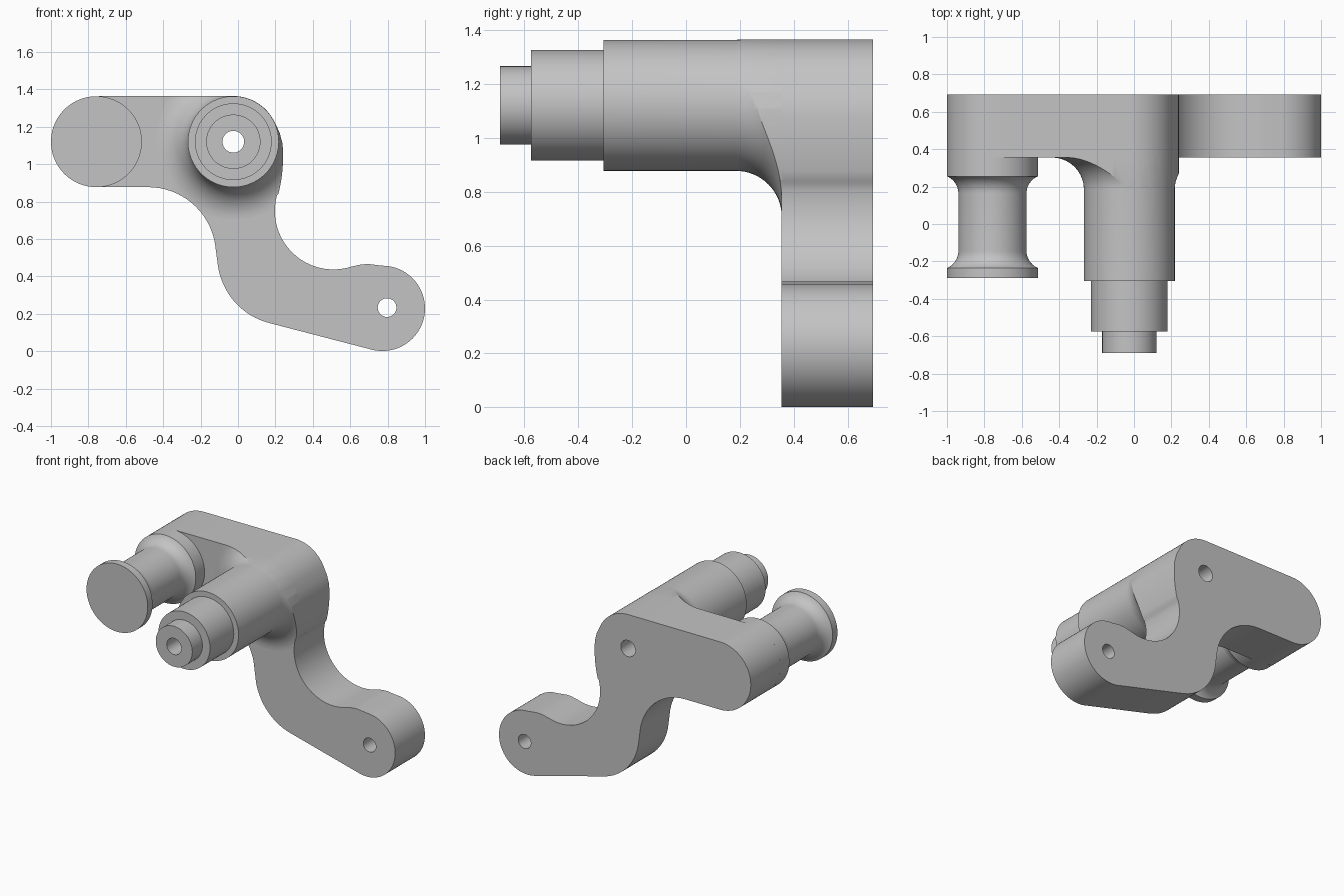
import bpy
import bmesh
from math import sin, cos, radians

if "Cube" in bpy.data.objects:
    bpy.data.objects.remove(bpy.data.objects["Cube"])

grey = bpy.data.materials.new("plain_grey")
grey.use_nodes = True
grey.diffuse_color = (0.55, 0.55, 0.55, 1)
grey.node_tree.nodes["Principled BSDF"].inputs["Base Color"].default_value = grey.diffuse_color

BACK, FRONT = 0.693, 0.355   # arm thickness in y
HUB = (-0.025, 1.12)
PEG = (-0.757, 1.12)
TIP = (0.772, 0.229)
R = 0.243


def arc(center, r, a, b, n=16):
    """Points of an arc from angle a to b, in degrees."""
    steps = [radians(a + (b - a) * i / n) for i in range(n + 1)]
    return [(center[0] + r * cos(t), center[1] + r * sin(t)) for t in steps]


def finish(bm, name):
    bmesh.ops.remove_doubles(bm, verts=bm.verts, dist=0.0005)
    bmesh.ops.recalc_face_normals(bm, faces=bm.faces)
    mesh = bpy.data.meshes.new(name)
    bm.to_mesh(mesh)
    bm.free()
    mesh.materials.append(grey)
    ob = bpy.data.objects.new(name, mesh)
    bpy.context.collection.objects.link(ob)
    return ob


def prism(name, outline, y0, y1):
    """Extrude an x-z outline along y."""
    bm = bmesh.new()
    face = bm.faces.new([bm.verts.new((x, y0, z)) for x, z in outline])
    new = bmesh.ops.extrude_face_region(bm, geom=[face])["geom"]
    verts = [g for g in new if isinstance(g, bmesh.types.BMVert)]
    bmesh.ops.translate(bm, verts=verts, vec=(0, y1 - y0, 0))
    return finish(bm, name)


def lathe(name, center, profile, steps=96):
    """Spin an (r, y) profile about the y axis through center."""
    bm = bmesh.new()
    x, z = center
    verts = [bm.verts.new((x + r, y, z)) for r, y in profile]
    edges = [bm.edges.new(pair) for pair in zip(verts, verts[1:])]
    bmesh.ops.spin(bm, geom=verts + edges, cent=(x, 0, z), axis=(0, 1, 0),
                   angle=radians(360), steps=steps)
    return finish(bm, name)


def boolean(ob, cutter, operation):
    mod = ob.modifiers.new(operation.lower(), "BOOLEAN")
    mod.operation = operation
    mod.solver = "EXACT"
    mod.object = cutter
    bpy.context.view_layer.objects.active = ob
    bpy.ops.object.modifier_apply(modifier=mod.name)


def bore(name, center, r):
    return lathe(name, center, [(0, -1), (r, -1), (r, 1), (0, 1)], 48)


# Arm outline, counterclockwise from the top of the peg end
outline = (
    arc(PEG, R, 90, 270, 36)
    + arc((-0.48, 0.515), 0.362, 90, 10)
    + arc((0.259, 0.509), 0.37, 187, 256)
    + arc(TIP, 0.228, 256, 450, 36)
    + [(0.70, 0.466), (0.66, 0.464)]
    + arc((0.51, 0.75), 0.313, 288, 165, 24)
    + arc((-0.57, 1.04), 0.811, -14, 5, 8)
    + [(0.222, 1.17)]
    + arc(HUB, R + 0.001, 24, 90, 14)
)
crank_arm = prism("crank_arm", outline, FRONT, BACK)

# Stepped shaft with a flared root that is trimmed to the arm outline
flare = [(r, y) for r, y in arc((R + 0.17, 0.185), 0.17, 180, 90)]
pivot_shaft = lathe("pivot_shaft", HUB, [
    (0, -0.69), (0.145, -0.69), (0.145, -0.575), (0.205, -0.575),
    (0.205, -0.305), (R, -0.305)] + flare
    + [(R + 0.17, FRONT + 0.002), (0, FRONT + 0.002)])
trim = prism("shaft_trim", outline, -0.9, 0.9)
boolean(pivot_shaft, trim, "INTERSECT")

# Bores through the shaft and the arm tip
shaft_bore = bore("shaft_bore", HUB, 0.058)
tip_bore = bore("tip_bore", (0.797, 0.233), 0.05)
boolean(pivot_shaft, shaft_bore, "DIFFERENCE")
boolean(crank_arm, shaft_bore, "DIFFERENCE")
boolean(crank_arm, tip_bore, "DIFFERENCE")

# Spool-shaped peg with two flanges and filleted waist
waist = arc((0.282, -0.143), 0.1, 247, 180, 10) + arc((0.282, 0.163), 0.1, 180, 113, 10)
spool_peg = lathe("spool_peg", PEG, [(0, -0.29), (R, -0.29), (R, -0.235)]
                  + waist + [(R, 0.255), (R, FRONT + 0.002), (0, FRONT + 0.002)])

for helper in (trim, shaft_bore, tip_bore):
    bpy.data.objects.remove(helper)

bpy.ops.object.select_all(action="DESELECT")
for ob in (crank_arm, pivot_shaft, spool_peg):
    ob.select_set(True)
bpy.context.view_layer.objects.active = crank_arm
bpy.ops.object.shade_smooth_by_angle(angle=radians(30))
